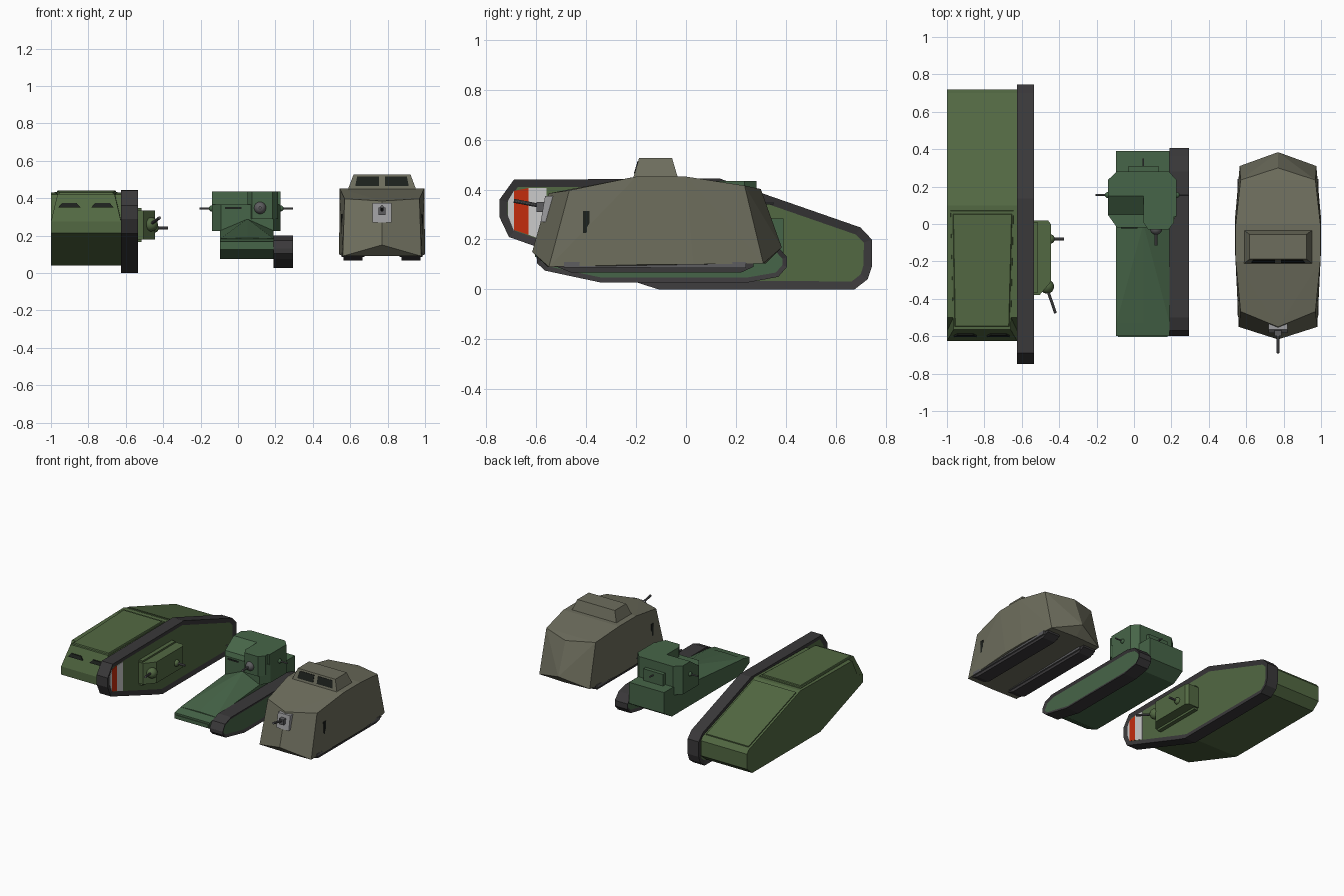
import bpy, bmesh
from mathutils import Vector

if "Cube" in bpy.data.objects:
    bpy.data.objects.remove(bpy.data.objects["Cube"])


def mat(name, r, g, b):
    m = bpy.data.materials.new(name)
    m.diffuse_color = (r, g, b, 1)
    m.use_nodes = True
    m.node_tree.nodes["Principled BSDF"].inputs["Base Color"].default_value = m.diffuse_color
    return m


GREEN = mat("moss green", 0.085, 0.14, 0.055)
GREEN2 = mat("field green", 0.062, 0.13, 0.065)
DRAB = mat("drab", 0.155, 0.155, 0.11)
RUBBER = mat("track dark", 0.042, 0.04, 0.042)
STEEL = mat("steel", 0.11, 0.11, 0.115)
PALE = mat("pale steel", 0.34, 0.34, 0.35)
BLACK = mat("slot black", 0.012, 0.015, 0.012)
RED = mat("red paint", 0.55, 0.025, 0.004)
WHITE = mat("white paint", 0.55, 0.55, 0.54)


def finish(name, bm, *mats):
    bmesh.ops.recalc_face_normals(bm, faces=bm.faces)
    me = bpy.data.meshes.new(name)
    bm.to_mesh(me)
    bm.free()
    for m in mats:
        me.materials.append(m)
    ob = bpy.data.objects.new(name, me)
    bpy.context.collection.objects.link(ob)
    return ob


def loft(name, a, b, *mats, panel=0):
    """Solid between two matching rings; panel insets both caps with material 2."""
    bm = bmesh.new()
    va, vb = [bm.verts.new(p) for p in a], [bm.verts.new(p) for p in b]
    caps = [bm.faces.new(va[::-1]), bm.faces.new(vb)]
    n = len(a)
    for i in range(n):
        j = (i + 1) % n
        bm.faces.new((va[i], va[j], vb[j], vb[i]))
    bmesh.ops.recalc_face_normals(bm, faces=bm.faces)
    if panel:
        bmesh.ops.inset_individual(bm, faces=caps, thickness=panel)
        for f in caps:
            f.material_index = 1
            bmesh.ops.translate(bm, verts=f.verts, vec=f.normal * -0.009)
    return finish(name, bm, *mats)


def side_prism(name, yz, x0, x1, *mats, panel=0):
    return loft(name, [(x0, y, z) for y, z in yz], [(x1, y, z) for y, z in yz], *mats, panel=panel)


def plan_prism(name, xy, z0, z1, m):
    return loft(name, [(x, y, z0) for x, y in xy], [(x, y, z1) for x, y in xy], m)


def box(name, x0, x1, y0, y1, z0, z1, m):
    return plan_prism(name, [(x0, y0), (x1, y0), (x1, y1), (x0, y1)], z0, z1, m)


def hull(name, pts, m):
    bm = bmesh.new()
    for p in pts:
        bm.verts.new(p)
    r = bmesh.ops.convex_hull(bm, input=bm.verts)
    bmesh.ops.delete(bm, geom=list({v for v in bm.verts if not v.link_faces}), context='VERTS')
    bmesh.ops.dissolve_limit(bm, angle_limit=0.02, verts=bm.verts, edges=bm.edges)
    return finish(name, bm, m)


def rod(name, p, q, r, m=STEEL):
    p, q = Vector(p), Vector(q)
    bm = bmesh.new()
    bmesh.ops.create_cone(bm, cap_ends=True, segments=10, radius1=r, radius2=r, depth=(q - p).length)
    ob = finish(name, bm, m)
    ob.matrix_world = (q - p).to_track_quat('Z', 'Y').to_matrix().to_4x4()
    ob.location = (p + q) / 2
    return ob


def ball(name, c, r, m):
    bm = bmesh.new()
    bmesh.ops.create_uvsphere(bm, u_segments=14, v_segments=8, radius=r)
    for f in bm.faces:
        f.smooth = True
    finish(name, bm, m).location = c


# --- Large rhomboid tank: hull, cab front, roof panels
body = [(-.625, .275), (-.565, .29), (-.5, .42), (.1, .43), (.70, .225), (.72, .2),
        (.72, .09), (.66, .04), (-.13, .04), (-.625, .215)]
side_prism("large_hull", body, -1, -.625, GREEN)
cab = [(-1, -.625, .275), (-.625, -.625, .275), (-.625, .1, .275), (-1, .1, .275)]
cabtop = [(-.965, -.565, .422), (-.66, -.565, .422), (-.645, .07, .434), (-.98, .07, .434)]
loft("large_cab", cab, cabtop, GREEN)
loft("large_roof_panel", [(-.96, -.55, .42), (-.665, -.55, .42), (-.65, .055, .43), (-.97, .055, .43)],
     [(-.955, -.545, .43), (-.67, -.545, .43), (-.655, .05, .44), (-.965, .05, .44)], GREEN)
rear = [(-.985, .13), (-.64, .13), (-.64, .68), (-.985, .68)]
loft("large_rear_panel", [(x, y, .455 - .342 * y) for x, y in rear],
     [(x, y, .472 - .342 * y) for x, y in rear], GREEN)
for i, x in enumerate((-.962, -.785)):
    loft(f"large_vision_slot_{i}", [(x, -.604, .35), (x + .12, -.604, .35), (x + .1, -.593, .373), (x + .02, -.593, .373)],
         [(x, -.58, .35), (x + .12, -.58, .35), (x + .1, -.57, .373), (x + .02, -.57, .373)], BLACK)

# Large track with recessed side plates and painted stripes
track = [(-.748, .36), (-.748, .29), (-.71, .21), (-.18, .022), (-.11, 0), (.676, 0), (.728, .04),
         (.745, .09), (.745, .2), (.70, .248), (.136, .444), (-.69, .44)]
side_prism("large_track", track, -.625, -.535, RUBBER, GREEN, panel=.034)
side_prism("white_stripe_front", [(-.714, .295), (-.69, .235), (-.69, .395), (-.714, .355)], -.55, -.541, WHITE)
side_prism("red_stripe", [(-.69, .238), (-.632, .219), (-.632, .406), (-.69, .395)], -.55, -.541, RED)
side_prism("white_stripe_back", [(-.632, .219), (-.56, .193), (-.56, .406), (-.632, .406)], -.55, -.541, WHITE)

# Side sponson with two guns
plan = [(-.55, -.38), (-.505, -.38), (-.445, -.31), (-.445, 0), (-.46, .02), (-.55, .02)]
sp = plan_prism("sponson", plan, .18, .335, GREEN)
plan_prism("sponson_base", [(-.55, -.37), (-.515, -.37), (-.515, .01), (-.55, .01)], .165, .347, GREEN)
ball("sponson_front_mount", (-.465, -.335, .26), .038, GREEN)
rod("sponson_front_gun", (-.465, -.345, .262), (-.42, -.475, .295), .008)
ball("sponson_side_mount", (-.448, -.08, .24), .025, GREEN)
rod("sponson_side_gun", (-.46, -.08, .24), (-.375, -.08, .24), .008)

# --- Light tank: hull, peaked engine hood, track
X0, X1, XM = -.095, .19, .05
side_prism("light_hull", [(-.6, .168), (-.6, .125), (-.5, .075), (.3, .075), (.39, .13), (.39, .2),
                          (-.53, .182)], X0, X1, GREEN2)
hull("light_hood", [(X0, -.53, .15), (X1, -.53, .15), (X0, -.53, .183), (X1, -.53, .183), (XM, -.53, .188),
                    (X0, .1, .15), (X1, .1, .15), (X0, 0, .228), (X1, 0, .228), (XM, 0, .29),
                    (XM, .1, .29), (X0, .1, .228), (X1, .1, .228)], GREEN2)
box("light_rear_deck", X0, X1, .2, .39, .15, .285, GREEN2)
box("light_rear_door", -.03, .13, .27, .31, .28, .37, GREEN2)
box("light_nose_bar", -.085, .18, -.605, -.56, .13, .155, GREEN2)
track = [(-.598, .13), (-.598, .105), (-.565, .075), (-.345, .028), (.25, .028), (.37, .05), (.405, .09),
         (.405, .13), (.36, .18), (.28, .2), (-.5, .2), (-.57, .175)]
side_prism("light_track", track, .19, .295, RUBBER, GREEN2, panel=.02)

# Light cab: lower body, stepped left roof, forward gun housing
plan_prism("light_cab_lower", [(-.14, .05), (-.09, -.02), (.19, -.02), (.228, .05), (.228, .235), (.185, .282),
                               (-.09, .282), (-.14, .235)], .225, .365, GREEN2)
plan = [(-.14, .05), (XM, .05), (XM, .282), (-.09, .282), (-.14, .235)]
top = [(-.14, .15), (XM, .15), (XM, .282), (-.09, .282), (-.14, .235)]
loft("light_cab_roof_left", [(x, y, .365) for x, y in plan], [(x, y, .435) for x, y in top], GREEN2)
plan_prism("light_cab_roof_right", [(XM, .04), (.228, .04), (.228, .235), (.185, .282), (XM, .282)],
           .36, .435, GREEN2)
plan_prism("light_gun_housing", [(XM, .06), (XM, .01), (.075, -.03), (.185, -.03), (.215, .01), (.215, .06)],
           .29, .435, GREEN2)
box("light_vision_slot", -.07, .02, -.023, -.01, .342, .354, BLACK)
ball("light_front_mount", (.118, -.025, .348), .033, STEEL)
rod("light_front_gun", (.118, -.03, .348), (.118, -.115, .348), .008)
for s, x in ((-1, -.14), (1, .228)):
    rod("light_side_gun", (x - s * .02, .155, .345), (x + s * .065, .155, .345), .005)
    ball("light_side_mount", (x, .155, .345), .016, GREEN2)
rod("light_rear_gun", (XM, .28, .345), (XM, .35, .345), .005)

# --- Armoured box tank
CX = .77
pts = []
for s in (-1, 1):
    pts += [(CX + s * w, y, z) for w, y, z in (
        (.21, -.55, .09), (.23, -.14, .1), (.23, .03, .1), (.205, .31, .104),
        (.2, -.468, .397), (.226, -.2, .452), (.226, 0, .452), (.2, .235, .416))]
pts += [(CX, y, z) for y, z in ((-.555, .09), (-.617, .15), (-.55, .385), (.32, .104), (.384, .168), (.3, .402))]
hull("box_tank_body", pts, DRAB)


def ring(hw, y0, y1, z):
    return [(CX - hw, y0, z), (CX + hw, y0, z), (CX + hw, y1, z), (CX - hw, y1, z)]


# Cupola with two front windows
loft("cupola", ring(.183, -.212, -.032, .445), ring(.152, -.188, -.056, .527), DRAB)
for s in (-1, 1):
    a = [(CX + s * x, y, z) for x, y, z in ((.015, -.209, .465), (.143, -.209, .465),
                                           (.133, -.194, .515), (.015, -.194, .515))]
    loft("cupola_window", a, [(x, y + .02, z) for x, y, z in a], BLACK)
    # Side pistol ports and under-body tracks
    x = CX + s * .208
    box("side_port", x - .009, x + .009, -.413, -.387, .225, .315, BLACK)
    xs = CX + s * .155
    side_prism("box_tank_track", [(-.53, .11), (-.53, .095), (-.46, .067), (.22, .067), (.27, .09), (.27, .11)],
               xs - .05, xs + .05, RUBBER)
    for e in (-.055, .055):
        side_prism("track_rail", [(-.49, .11), (-.49, .088), (.24, .085), (.24, .11)],
                   xs + e - .006, xs + e + .006, STEEL)

# Nose gun and mounting plate
side_prism("nose_gun_plate", [(-.5, .27), (-.583, .27), (-.565, .375), (-.5, .375)], CX - .05, CX + .05, PALE)
box("nose_gun_block", CX - .018, CX + .018, -.6, -.55, .31, .35, STEEL)
rod("nose_gun", (CX, -.56, .33), (CX, -.69, .355), .008)
